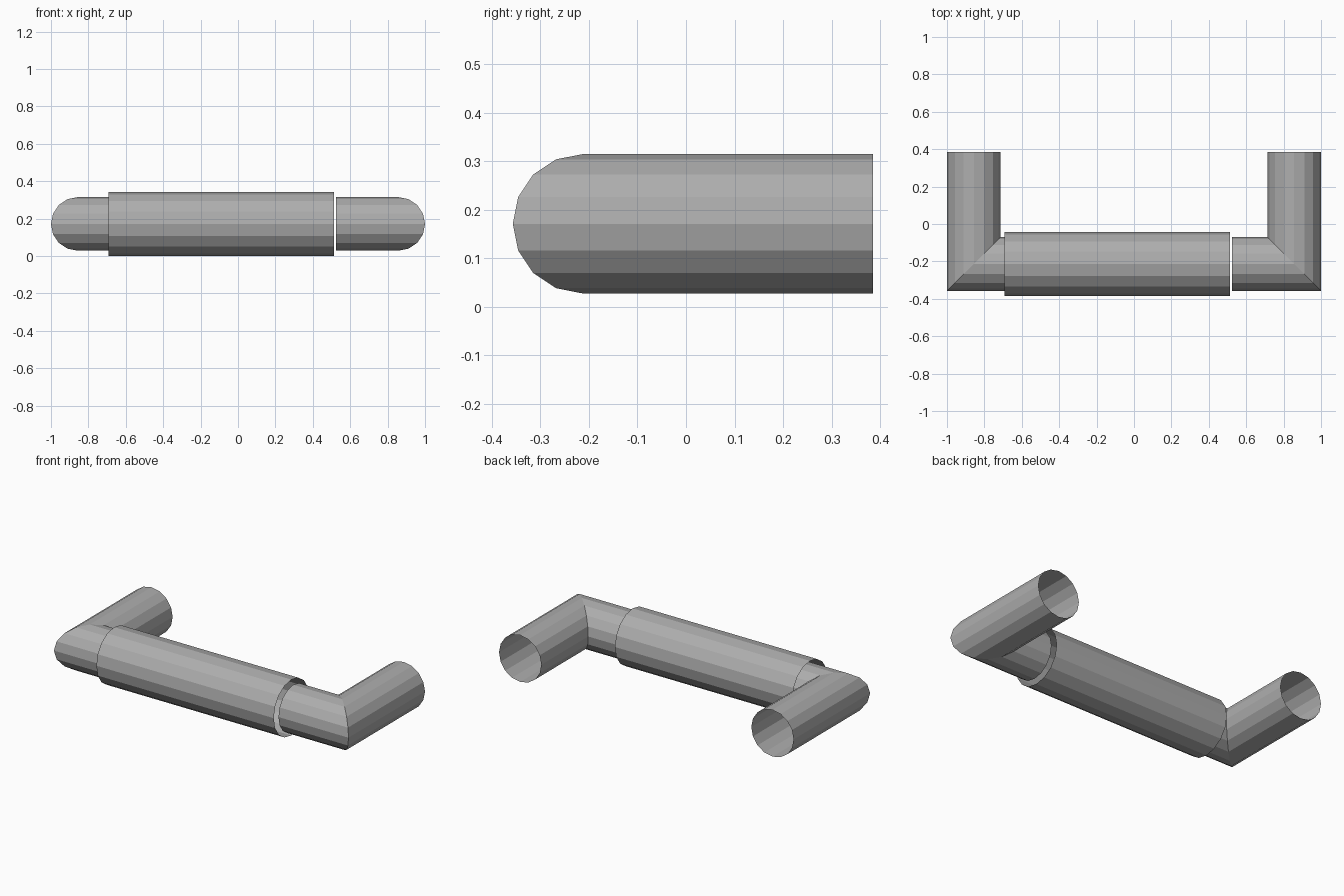
import bpy, bmesh
from math import cos, sin, pi

if "Cube" in bpy.data.objects:
    bpy.data.objects.remove(bpy.data.objects["Cube"])

SIDES = 16
AXIS_Y, AXIS_Z = -0.2135, 0.1715
PIPE_R, SLEEVE_R = 0.1435, 0.1715
LEG_X, BACK_Y = 0.8565, 0.385

# Dark grey for all parts
grey = bpy.data.materials.new("dark_grey")
grey.diffuse_color = (0.42, 0.42, 0.42, 1)
grey.use_nodes = True
grey.node_tree.nodes["Principled BSDF"].inputs["Base Color"].default_value = grey.diffuse_color


def skin_rings(name, rings):
    """Open tube joining matching cross-section rings."""
    bm = bmesh.new()
    loops = [[bm.verts.new(p) for p in ring] for ring in rings]
    for a, b in zip(loops, loops[1:]):
        for i in range(SIDES):
            j = (i + 1) % SIDES
            bm.faces.new((a[i], a[j], b[j], b[i]))
    bmesh.ops.recalc_face_normals(bm, faces=bm.faces)
    mesh = bpy.data.meshes.new(name)
    bm.to_mesh(mesh)
    bm.free()
    mesh.materials.append(grey)
    obj = bpy.data.objects.new(name, mesh)
    bpy.context.collection.objects.link(obj)
    return obj


def circle(r):
    return [(r * cos(2 * pi * i / SIDES), r * sin(2 * pi * i / SIDES))
            for i in range(SIDES)]


# Mitred elbow pipes: short run, 45 degree corner, leg to the back
prof = circle(PIPE_R)
elbow = skin_rings("elbow_pipes", [
    [(0.525, AXIS_Y + a, AXIS_Z + b) for a, b in prof],
    [(LEG_X - a, AXIS_Y + a, AXIS_Z + b) for a, b in prof],
    [(LEG_X - a, BACK_Y, AXIS_Z + b) for a, b in prof],
])
mirror = elbow.modifiers.new("mirror", 'MIRROR')
mirror.use_axis = (True, False, False)
mirror.use_mirror_merge = False

# Wider open grip sleeve, set off to the left
skin_rings("grip_sleeve", [
    [(x, AXIS_Y + a, AXIS_Z + b) for a, b in circle(SLEEVE_R)]
    for x in (-0.692, 0.512)
])
